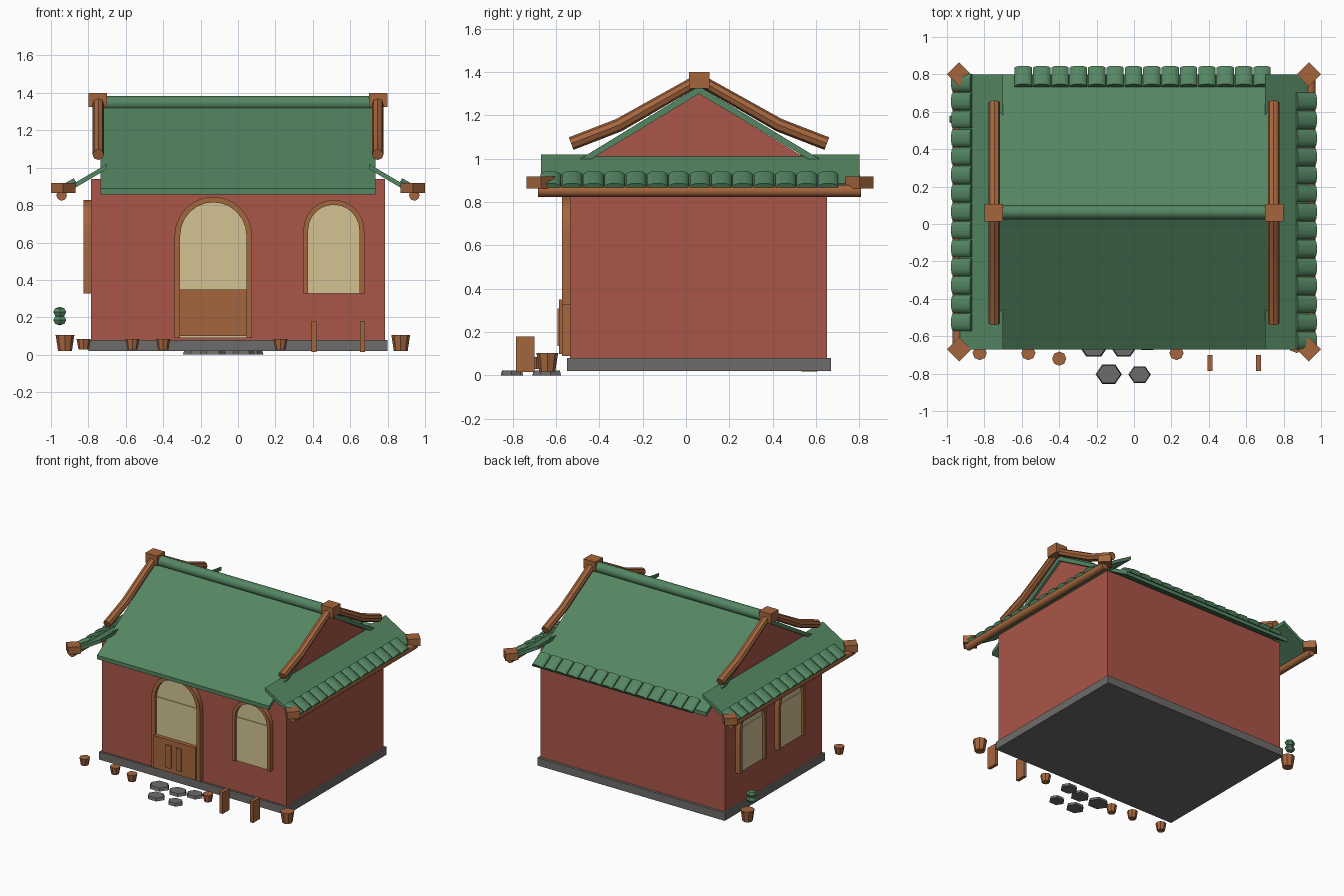
import bpy, bmesh, math
from mathutils import Vector, Matrix

if "Cube" in bpy.data.objects:
    bpy.data.objects.remove(bpy.data.objects["Cube"])

def material(name, rgb):
    m = bpy.data.materials.new(name)
    m.diffuse_color = (*rgb, 1)
    m.use_nodes = True
    m.node_tree.nodes["Principled BSDF"].inputs["Base Color"].default_value = m.diffuse_color
    return m

GREEN = material("roof green", (0.089, 0.238, 0.122))
RED = material("wall red", (0.402, 0.093, 0.065))
WOOD = material("wood brown", (0.376, 0.133, 0.048))
CREAM = material("window cream", (0.658, 0.552, 0.296))
GREY = material("stone grey", (0.156, 0.15, 0.144))
X, Y, Z = Vector((1, 0, 0)), Vector((0, 1, 0)), Vector((0, 0, 1))

def finish(name, bm, mat):
    bmesh.ops.recalc_face_normals(bm, faces=bm.faces)
    me = bpy.data.meshes.new(name)
    bm.to_mesh(me)
    bm.free()
    me.materials.append(mat)
    ob = bpy.data.objects.new(name, me)
    bpy.context.collection.objects.link(ob)
    return ob

def prism(bm, pts, origin, u, v, sweep):
    """Extrude a 2D outline lying in the u, v plane along sweep."""
    o = Vector(origin)
    face = bm.faces.new([bm.verts.new(o + u * a + v * b) for a, b in pts])
    new = bmesh.ops.extrude_face_region(bm, geom=[face], use_keep_orig=True)["geom"]
    bmesh.ops.translate(bm, vec=sweep, verts=[g for g in new if isinstance(g, bmesh.types.BMVert)])

def extrude(name, pts, origin, u, v, sweep, mat):
    bm = bmesh.new()
    prism(bm, pts, origin, u, v, sweep)
    return finish(name, bm, mat)

def box(name, x0, x1, y0, y1, z0, z1, mat):
    return extrude(name, [(x0, y0), (x1, y0), (x1, y1), (x0, y1)], (0, 0, z0), X, Y, Z * (z1 - z0), mat)

def cone(name, loc, r1, r2, h, n, mat, rot=None):
    bm = bmesh.new()
    m = Matrix.Translation(loc) @ (rot or Matrix())
    bmesh.ops.create_cone(bm, cap_ends=True, segments=n, radius1=r1, radius2=r2, depth=h, matrix=m)
    return finish(name, bm, mat)

# Foundation and walls; the gable block is narrower than the lower walls
RY = 0.06                                   # ridge position in y
box("foundation", -0.80, 0.80, -0.55, 0.67, 0.02, 0.08, GREY)
box("lower_walls", -0.787, 0.787, -0.535, 0.65, 0.08, 0.94, RED)
extrude("gable_walls", [(-0.53, 0.9), (-0.53, 0.943), (RY, 1.302), (0.65, 0.943), (0.65, 0.9)],
        (-0.715, 0, 0), Y, Z, X * 1.43, RED)

# Main gabled roof
extrude("main_roof", [(-0.67, 0.858), (-0.67, 0.888), (RY, 1.335), (0.80, 0.888), (0.80, 0.858), (RY, 1.30)],
        (-0.735, 0, 0), Y, Z, X * 1.47, GREEN)
cone("ridge_bar", (0, 0.063, 1.345), 0.039, 0.039, 1.46, 12, GREEN, Matrix.Rotation(math.pi / 2, 4, 'Y'))

def tile_row(name, start, step, count, down, normal):
    """Thin arched tiles repeated along an eave."""
    bm = bmesh.new()
    step = Vector(step)
    along, down, normal = step.normalized(), down.normalized(), normal.normalized()
    h = step.length * 0.47
    top = [(-h, 0.002), (-h * 0.8, 0.013), (-h * 0.4, 0.02), (h * 0.4, 0.02), (h * 0.8, 0.013), (h, 0.002)]
    pts = top + [(h, -0.01), (-h, -0.01)]
    for i in range(count):
        prism(bm, pts, Vector(start) + step * i, along, normal, down * 0.115)
    return finish(name, bm, GREEN)

tile_row("back_eave_tiles", (-0.592, 0.737, 0.935), (0.0982, 0, 0), 14,
         Vector((0, 1, -0.61)), Vector((0, 0.61, 1)))

for s, side in ((-1, "left"), (1, "right")):
    # Side skirt roof with its tiles
    extrude(side + "_skirt_roof", [(0.70, 1.02), (0.93, 0.885), (0.922, 0.862), (0.70, 0.993)],
            (0, -0.67, 0), X * s, Z, Y * 1.47, GREEN)
    tile_row(side + "_skirt_tiles", (s * 0.868, -0.625 if s > 0 else -0.525, 0.926), (0, 0.0985, 0), 14,
             Vector((s, 0, -0.57)), Vector((s * 0.57, 0, 1)))
    # Eave beam with square caps turned by 45 degrees
    cone(side + "_eave_beam", (s * 0.943, 0.062, 0.852), 0.028, 0.028, 1.49, 12, WOOD,
         Matrix.Rotation(math.pi / 2, 4, 'X'))
    for y, end in ((-0.67, "front"), (0.80, "back")):
        cone(f"{side}_{end}_eave_cap", (s * 0.935, y, 0.891), 0.065, 0.065, 0.055, 4, WOOD)
    # Bent rake beam over the gable, and the ridge end block
    cu = bpy.data.curves.new(side + "_rake_beam", 'CURVE')
    cu.dimensions = '3D'
    cu.bevel_depth, cu.bevel_resolution, cu.use_fill_caps = 0.031, 2, True
    path = [(-0.59, 1.07), (-0.37, 1.155), (0, 1.365), (0.37, 1.155), (0.59, 1.07)]
    sp = cu.splines.new('POLY')
    sp.points.add(len(path) - 1)
    for p, (y, z) in zip(sp.points, path):
        p.co = (s * 0.747, RY + y, z, 1)
    cu.materials.append(WOOD)
    ob = bpy.data.objects.new(side + "_rake_beam", cu)
    bpy.context.collection.objects.link(ob)
    bpy.ops.object.select_all(action='DESELECT')
    ob.select_set(True)
    bpy.context.view_layer.objects.active = ob
    bpy.ops.object.convert(target='MESH')
    box(side + "_ridge_block", s * 0.75 - 0.05, s * 0.75 + 0.05, 0.013, 0.108, 1.325, 1.40, WOOD)

def arch(r, spring, bottom, n=12):
    arc = [(r * math.cos(math.pi * i / n), spring + r * math.sin(math.pi * i / n)) for i in range(n + 1)]
    return [(r, bottom)] + arc + [(-r, bottom)]

def arched_opening(name, origin, u, out, r, spring, bottom, rim):
    """Wooden arch frame with a rectangular pane and a slightly deeper fanlight."""
    ri = r - rim
    extrude(name + "_frame", arch(r, spring, bottom) + arch(ri, spring, bottom)[::-1],
            origin, u, Z, out * 0.04, WOOD)
    extrude(name + "_pane", [(-ri, bottom), (ri, bottom), (ri, spring), (-ri, spring)],
            origin, u, Z, out * 0.022, CREAM)
    extrude(name + "_fanlight", arch(ri, spring, spring - 0.005)[1:-1], origin, u, Z, out * 0.016, CREAM)

# Door and windows
arched_opening("door", (-0.132, -0.533, 0), X, -Y, 0.207, 0.638, 0.09, 0.03)
arched_opening("front_window", (0.512, -0.533, 0), X, -Y, 0.163, 0.665, 0.328, 0.026)
for i, y in enumerate((0.355, -0.12)):
    arched_opening(f"left_window_{i + 1}", (-0.785, y, 0), Y, -X, 0.163, 0.665, 0.328, 0.026)
box("door_panel", -0.312, 0.045, -0.585, -0.533, 0.10, 0.35, WOOD)
for i, x in enumerate((-0.18, -0.094)):
    box(f"door_handle_{i + 1}", x - 0.022, x + 0.022, -0.593, -0.583, 0.135, 0.31, WOOD)

# Posts beside the path
for i, x in enumerate((0.406, 0.665)):
    box(f"post_{i + 1}", x - 0.013, x + 0.013, -0.785, -0.70, 0.015, 0.18, WOOD)

# Flower pots: large ones at the sides, small ones along the front
for i, (x, y) in enumerate(((-0.925, 0.57), (0.87, -0.64))):
    cone(f"large_pot_{i + 1}", (x, y, 0.062), 0.037, 0.05, 0.085, 8, WOOD)
for i, (x, y) in enumerate(((-0.825, -0.69), (-0.565, -0.69), (-0.40, -0.72), (0.227, -0.69))):
    cone(f"small_pot_{i + 1}", (x, y, 0.057), 0.028, 0.038, 0.056, 8, WOOD)

# Leaves above the left pot
for i, z in enumerate((0.185, 0.228)):
    bm = bmesh.new()
    m = Matrix.Translation((-0.953, 0.56, z)) @ Matrix.Diagonal((0.04, 0.032, 0.028, 1))
    bmesh.ops.create_uvsphere(bm, u_segments=6, v_segments=4, radius=1, matrix=m)
    finish(f"leaf_{i + 1}", bm, GREEN)

# Stepping stones
stones = ((-0.215, -0.65, 0.08), (-0.055, -0.655, 0.072), (0.07, -0.625, 0.066), (-0.135, -0.803, 0.07), (0.03, -0.805, 0.06))
for i, (x, y, r) in enumerate(stones):
    ob = cone(f"stepping_stone_{i + 1}", (0, 0, 0), r, r * 0.9, 0.022, 6, GREY, Matrix.Rotation(math.pi / 6, 4, 'Z'))
    ob.scale = (1, 0.85, 1)
    ob.location = (x, y, 0.011)

# Smooth the rounded parts, keep hard edges
bpy.ops.object.select_all(action='SELECT')
bpy.context.view_layer.objects.active = bpy.context.selected_objects[0]
bpy.ops.object.shade_smooth_by_angle(angle=math.radians(35))
